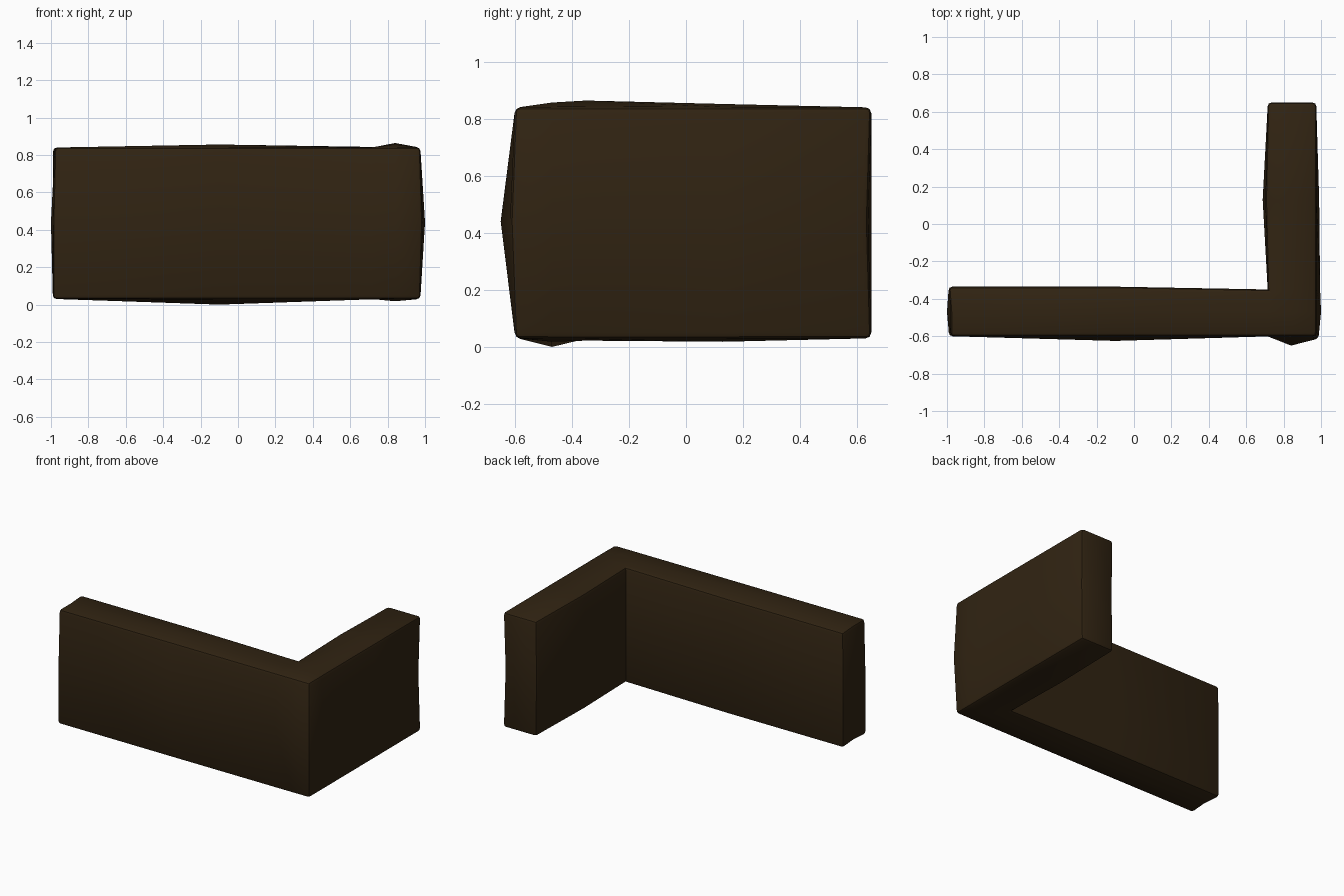
import bpy, bmesh
from mathutils import Vector

if "Cube" in bpy.data.objects:
    bpy.data.objects.remove(bpy.data.objects["Cube"])

# Lattice of the L-shaped wall: long arm along x, short arm along y
XS = [-0.98, -0.10, 0.715, 0.84, 0.975]
YS = [-0.60, -0.47, -0.35, 0.13, 0.65]
ZS = [0.03, 0.44, 0.84]

# Hand-hewn bulges: lattice point -> offset
BULGE = {
    # front face and corner
    (1, 0, 1): (0, -0.025, 0), (3, 0, 1): (0, -0.05, 0), (4, 0, 1): (0.012, -0.015, 0),
    # right face
    (4, 1, 1): (0.025, 0, 0), (4, 2, 1): (0.02, 0, 0), (4, 3, 1): (0.015, 0, 0),
    (4, 4, 1): (-0.005, -0.012, 0), (2, 4, 1): (0, -0.008, 0),
    # left end
    (0, 1, 1): (-0.02, 0, 0), (0, 0, 1): (-0.01, 0, 0),
    (0, 2, 0): (-0.012, 0, 0), (0, 2, 2): (-0.01, 0, 0), (0, 2, 1): (-0.012, 0, 0),
    (0, 0, 0): (-0.01, 0, 0),
    # top
    (1, 1, 2): (0, 0, 0.016), (3, 1, 2): (0, 0, 0.017), (3, 2, 2): (0, 0, 0.024),
    (3, 3, 2): (0, 0, 0.012),
    # bottom
    (1, 1, 0): (0, 0, -0.03), (3, 1, 0): (0, 0, -0.012), (3, 2, 0): (0, 0, -0.008),
    (3, 3, 0): (0, 0, -0.012),
    # inner face of the short arm
    (2, 3, 1): (-0.027, 0, 0), (2, 3, 0): (-0.012, 0, 0), (2, 3, 2): (-0.012, 0, 0),
}


def solid(i, j, k):
    inside = 0 <= i < 4 and 0 <= j < 4 and 0 <= k < 2
    return inside and (j < 2 or i >= 2)


bm = bmesh.new()
points = {}


def point(key):
    if key not in points:
        i, j, k = key
        co = Vector((XS[i], YS[j], ZS[k])) + Vector(BULGE.get(key, (0, 0, 0)))
        if j == 2 and i < 2:          # back of the long arm leans outwards
            co.y += 0.015
        points[key] = bm.verts.new(co)
    return points[key]


# Skin of the L: one quad for each exposed cell side
for i in range(4):
    for j in range(4):
        for k in range(2):
            if not solid(i, j, k):
                continue
            for axis in range(3):
                for side in (0, 1):
                    n = [i, j, k]
                    n[axis] += 1 if side else -1
                    if solid(*n):
                        continue
                    u, v = (axis + 1) % 3, (axis + 2) % 3
                    quad = []
                    for a, b in ((0, 0), (1, 0), (1, 1), (0, 1)):
                        c = [i, j, k]
                        c[axis] += side
                        c[u] += a
                        c[v] += b
                        quad.append(point(tuple(c)))
                    bm.faces.new(quad if side else quad[::-1])

# Small rounded bevel on the outer edges only
bm.normal_update()
outer = [e for e in bm.edges if e.is_convex and e.calc_face_angle() > 0.9]
bmesh.ops.bevel(bm, geom=outer, offset=0.02, segments=2, profile=0.5, affect='EDGES')
bmesh.ops.recalc_face_normals(bm, faces=bm.faces)

mesh = bpy.data.meshes.new("corner_wall")
bm.to_mesh(mesh)
bm.free()
wall = bpy.data.objects.new("corner_wall", mesh)
bpy.context.collection.objects.link(wall)

mat = bpy.data.materials.new("dark_brown")
mat.diffuse_color = (0.03, 0.017, 0.006, 1)
mat.use_nodes = True
mat.node_tree.nodes["Principled BSDF"].inputs["Base Color"].default_value = mat.diffuse_color
mesh.materials.append(mat)

bpy.context.view_layer.objects.active = wall
wall.select_set(True)
bpy.ops.object.shade_smooth_by_angle(angle=0.6)
